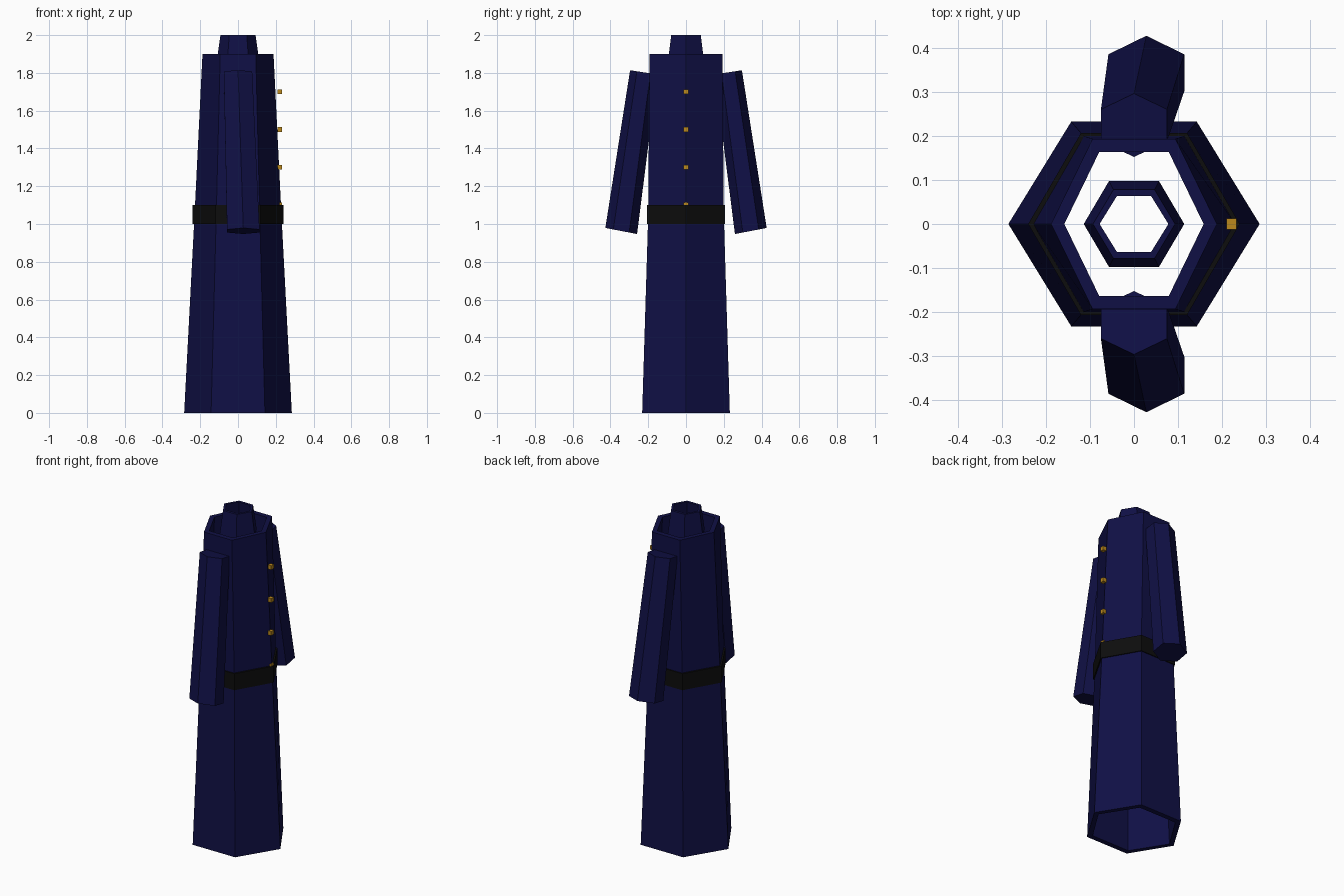
import bpy, bmesh, math
from mathutils import Vector

if "Cube" in bpy.data.objects:
    bpy.data.objects.remove(bpy.data.objects["Cube"])


def material(name, rgb):
    m = bpy.data.materials.new(name)
    m.diffuse_color = (*rgb, 1)
    m.use_nodes = True
    m.node_tree.nodes["Principled BSDF"].inputs["Base Color"].default_value = m.diffuse_color
    return m


NAVY = material("navy cloth", (0.005, 0.005, 0.06))
BLACK = material("black leather", (0.004, 0.004, 0.004))
GOLD = material("gold metal", (0.5, 0.25, 0.012))


def loft(name, rings, mat, closed_loop=False):
    """Skin a list of six-point rings; closed_loop joins last to first (tube wall), else cap."""
    bm = bmesh.new()
    vs = [[bm.verts.new(p) for p in ring] for ring in rings]
    pairs = list(zip(vs, vs[1:]))
    if closed_loop:
        pairs.append((vs[-1], vs[0]))
    else:
        bm.faces.new(vs[0])
        bm.faces.new(vs[-1])
    for a, b in pairs:
        for i in range(6):
            j = (i + 1) % 6
            bm.faces.new((a[i], a[j], b[j], b[i]))
    bmesh.ops.recalc_face_normals(bm, faces=bm.faces)
    me = bpy.data.meshes.new(name)
    bm.to_mesh(me)
    bm.free()
    me.materials.append(mat)
    ob = bpy.data.objects.new(name, me)
    bpy.context.collection.objects.link(ob)
    return ob


def hexagon(z, rx, ry):
    """Hexagon with points on the x axis; ry is the half width across its flats."""
    s = ry / math.sin(math.pi / 3)
    return [(rx * math.cos(i * math.pi / 3), s * math.sin(i * math.pi / 3), z)
            for i in range(6)]


def tube(name, levels, wall, mat):
    """Open hexagonal tube from (z, rx, ry) levels with a wall thickness."""
    outer = [hexagon(z, rx, ry) for z, rx, ry in levels]
    inner = [hexagon(z, rx - wall, ry - wall) for z, rx, ry in reversed(levels)]
    return loft(name, outer + inner, mat, True)


# Coat body, collar and belt
tube("coat_body", [(0, 0.285, 0.232), (1.05, 0.23, 0.2), (1.9, 0.188, 0.193)], 0.03, NAVY)
tube("collar", [(1.85, 0.114, 0.097), (2.0, 0.093, 0.078)], 0.015, NAVY)
tube("belt", [(1.0, 0.24, 0.207), (1.1, 0.24, 0.207)], 0.03, BLACK)


def sleeve_ring(side, centre, half_x, half_y, rise):
    """Hexagon with points on the y axis, tilted so the outer point is higher."""
    pts = []
    for i in range(6):
        a = math.pi / 6 + i * math.pi / 3
        x = half_x * math.cos(a) / math.cos(math.pi / 6)
        t = math.sin(a)
        pts.append(Vector((centre[0] + x, side * (centre[1] + half_y * t),
                           centre[2] + rise * t)))
    return pts


# Sleeves, flaring towards the cuff
for side, label in ((1, "left"), (-1, "right")):
    loft(label + "_sleeve",
         [sleeve_ring(side, (0.028, 0.343, 0.963), 0.086, 0.084, 0.016),
          sleeve_ring(side, (0, 0.224, 1.803), 0.075, 0.072, 0.011)], NAVY)

# Front buttons
for n in range(4):
    bm = bmesh.new()
    bmesh.ops.create_cube(bm, size=1)
    bmesh.ops.scale(bm, vec=(0.022, 0.025, 0.025), verts=bm.verts)
    me = bpy.data.meshes.new("button")
    bm.to_mesh(me)
    bm.free()
    me.materials.append(GOLD)
    ob = bpy.data.objects.new("button", me)
    ob.location = (0.221, 0, 1.1 + 0.2 * n)
    bpy.context.collection.objects.link(ob)
